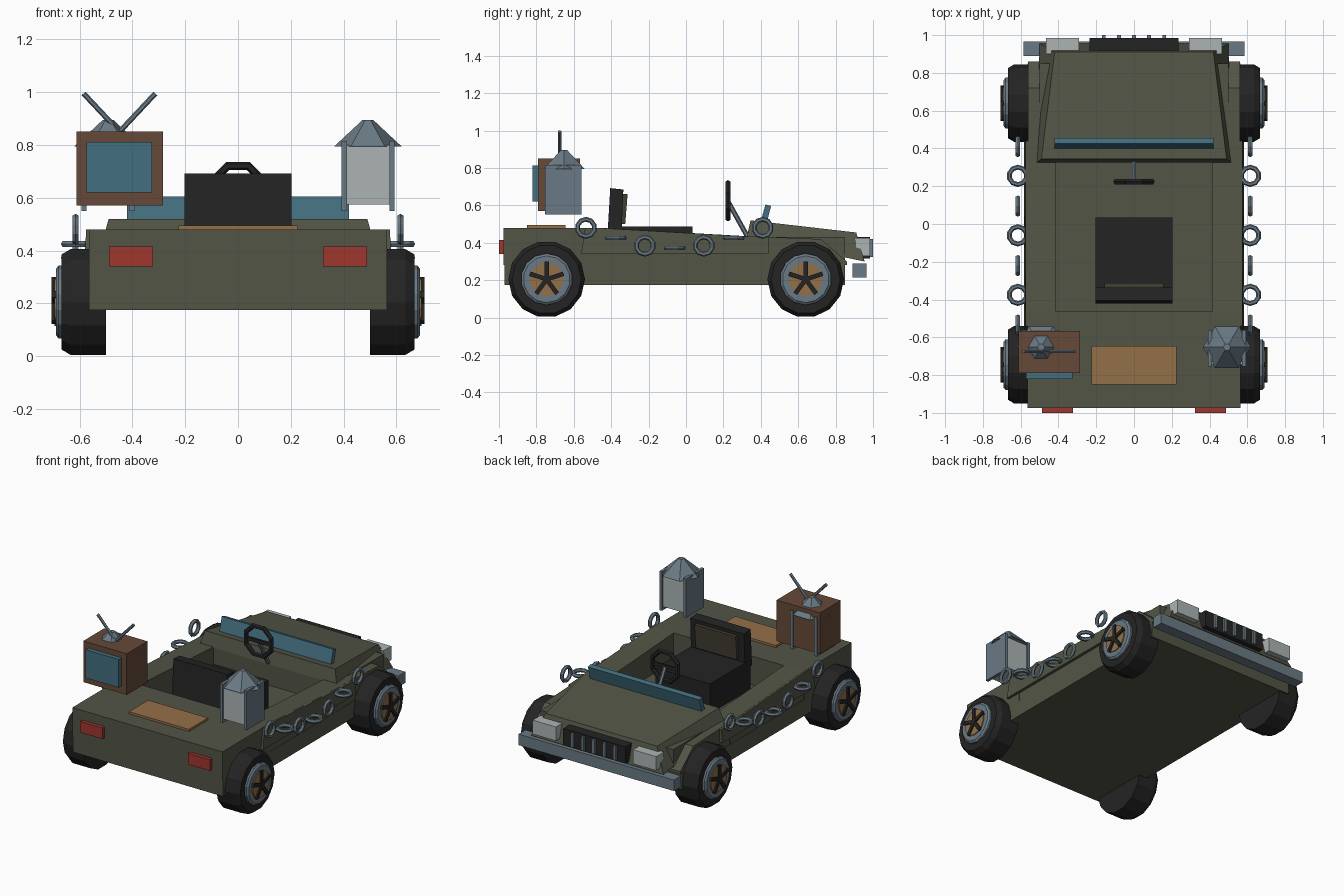
import bpy, bmesh, math
from mathutils import Vector, Matrix

if "Cube" in bpy.data.objects:
    bpy.data.objects.remove(bpy.data.objects["Cube"])


def colour(name, r, g, b):
    m = bpy.data.materials.new(name)
    lin = [((c / 255 + 0.055) / 1.055) ** 2.4 for c in (r, g, b)]
    m.diffuse_color = (*lin, 1)
    m.use_nodes = True
    m.node_tree.nodes["Principled BSDF"].inputs["Base Color"].default_value = m.diffuse_color
    return m


OLIVE = colour("olive paint", 82, 85, 70)
BLACK = colour("black rubber", 36, 36, 36)
STEEL = colour("blue grey steel", 106, 122, 133)
PALE = colour("pale glass", 172, 180, 180)
TEAL = colour("teal glass", 66, 110, 126)
BROWN = colour("brown wood", 102, 73, 56)
TAN = colour("tan wood", 148, 112, 72)
RED = colour("red lamp", 160, 54, 46)
PAD = colour("dark seat fabric", 66, 63, 49)


def finish(name, bm, mat):
    bmesh.ops.recalc_face_normals(bm, faces=bm.faces)
    me = bpy.data.meshes.new(name)
    bm.to_mesh(me)
    bm.free()
    me.materials.append(mat)
    ob = bpy.data.objects.new(name, me)
    bpy.context.collection.objects.link(ob)
    return ob


def hexa(name, lower, upper, mat):
    """Solid between two matching outlines."""
    bm = bmesh.new()
    a = [bm.verts.new(p) for p in lower]
    b = [bm.verts.new(p) for p in upper]
    bm.faces.new(a)
    bm.faces.new(b)
    n = len(a)
    for i in range(n):
        j = (i + 1) % n
        bm.faces.new((a[i], a[j], b[j], b[i]))
    return finish(name, bm, mat)


def prism(name, yz, x0, x1, mat):
    return hexa(name, [(x0, y, z) for y, z in yz], [(x1, y, z) for y, z in yz], mat)


def box(name, x0, x1, y0, y1, z0, z1, mat):
    return prism(name, [(y0, z0), (y1, z0), (y1, z1), (y0, z1)], x0, x1, mat)


def rod(name, p, q, r, mat, sides=6):
    p, q = Vector(p), Vector(q)
    d = q - p
    bm = bmesh.new()
    m = Matrix.Translation((p + q) / 2) @ d.to_track_quat('Z', 'Y').to_matrix().to_4x4()
    bmesh.ops.create_cone(bm, cap_ends=True, segments=sides, radius1=r, radius2=r,
                          depth=d.length, matrix=m)
    return finish(name, bm, mat)


def lathe_x(name, profile, centre, sides, mat, turn=0.0):
    """Revolve (x, radius) points about an axis along x."""
    bm = bmesh.new()
    rings = []
    for x, r in profile:
        ring = []
        for i in range(sides):
            a = turn + math.tau * i / sides
            ring.append(bm.verts.new((x, centre[0] + r * math.sin(a), centre[1] + r * math.cos(a))))
        rings.append(ring)
    for a, b in zip(rings, rings[1:]):
        for i in range(sides):
            j = (i + 1) % sides
            bm.faces.new((a[i], a[j], b[j], b[i]))
    bm.faces.new(rings[0])
    bm.faces.new(rings[-1])
    return finish(name, bm, mat)


def ring(name, loc, major, minor, axis, mat, seg=10, sub=6):
    bm = bmesh.new()
    rows = []
    for i in range(seg):
        a = math.tau * (i + 0.5) / seg
        row = []
        for k in range(sub):
            b = math.tau * k / sub
            r, h = major + minor * math.cos(b), minor * math.sin(b)
            u, v = r * math.cos(a), r * math.sin(a)
            p = {'X': (h, u, v), 'Y': (u, h, v), 'Z': (u, v, h)}[axis]
            row.append(bm.verts.new(Vector(loc) + Vector(p)))
        rows.append(row)
    for i in range(seg):
        a, b = rows[i], rows[(i + 1) % seg]
        for k in range(sub):
            m = (k + 1) % sub
            bm.faces.new((a[k], b[k], b[m], a[m]))
    return finish(name, bm, mat)


# Body: hull, rear deck, front block and hood
box("lower_hull", -.565, .565, -.97, .85, .175, .285, OLIVE)
box("rear_deck", -.565, .565, -.975, -.46, .28, .48, OLIVE)
prism("front_block", [(.33, .28), (.33, .435), (.72, .42), (.86, .30), (.86, .28)], -.56, .56, OLIVE)
hexa("hood",
     [(-.515, .325, .43), (.515, .325, .43), (.50, .955, .30), (-.50, .955, .30)],
     [(-.49, .345, .52), (.49, .345, .52), (.42, .91, .455), (-.42, .91, .455)], OLIVE)
box("dashboard", -.50, .50, .33, .85, .285, .431, OLIVE)

for s, side in ((-1, "left"), (1, "right")):
    # Cockpit side walls and bulging side panels
    prism(side + "_side_wall", [(-.46, .28), (-.46, .48), (.33, .435), (.33, .28)],
          s * .415, s * .563, OLIVE)
    panel = [(-.56, .34), (-.54, .479), (-.46, .479), (.33, .434), (.44, .43), (.44, .34)]
    hexa(side + "_side_panel", [(s * .55, y, z) for y, z in panel],
         [(s * (.583 if z < .4 else .575), y, z) for y, z in panel], OLIVE)

    # Lamps
    box(side + "_tail_lamp", s * .322, s * .488, -1.0, -.97, .34, .415, RED)
    prism(side + "_headlamp", [(.92, .33), (.985, .33), (.985, .425), (.90, .425)],
          s * .29, s * .465, PALE)

    # Wheels with rim, hub disc and five spokes
    for cy, end in ((-.745, "rear"), (.64, "front")):
        name, c = f"{side}_{end}_", (cy, .205)
        lathe_x(name + "tyre", [(s * .50, .17), (s * .50, .205), (s * .635, .205),
                                (s * .668, .185), (s * .668, .13)], c, 14, BLACK, math.pi / 14)
        lathe_x(name + "rim", [(s * .60, .138), (s * .68, .138), (s * .69, .125)], c, 14, STEEL)
        lathe_x(name + "hub_disc", [(s * .66, .09), (s * .696, .09)], c, 14, TAN)
        for i in range(5):
            a = math.tau * i / 5
            dy, dz = math.sin(a), math.cos(a)
            w = .012
            yz = [(cy + dy * r + dz * t, .205 + dz * r - dy * t)
                  for r, t in ((0, -w), (.095, -w), (.095, w), (0, w))]
            prism(f"{name}spoke_{i}", yz, s * .68, s * .706, BLACK)
        lathe_x(name + "hub", [(s * .68, .022), (s * .707, .022)], c, 8, BLACK)

    # Hanging chain with alternating links
    links = [(-.535, .48), (-.375, .425), (-.22, .385), (-.06, .372),
             (.095, .385), (.255, .425), (.41, .48)]
    for i, (y, z) in enumerate(links):
        ring(f"{side}_chain_link_{i}", (s * .615, y, z), .046, .013,
             'Z' if i % 2 else 'X', STEEL)

    # Lantern: two side plates, glass core, hexagonal roof
    box(side + "_lantern_outer_plate", s * .573, s * .593, -.755, -.56, .55, .815, STEEL)
    box(side + "_lantern_inner_plate", s * .392, s * .412, -.755, -.56, .55, .815, STEEL)
    box(side + "_lantern_glass", s * .412, s * .573, -.745, -.57, .575, .80, PALE)
    hexes = [[(s * .492 + r * math.cos(math.pi * i / 3), -.652 + r * math.sin(math.pi * i / 3), z)
              for i in range(6)] for r, z in ((.127, .795), (.02, .895))]
    hexa(side + "_lantern_roof", hexes[0], hexes[1], STEEL)

# Bumper and grille
box("bumper", -.585, .585, .89, .965, .215, .29, STEEL)
prism("grille", [(.92, .315), (.985, .315), (.985, .43), (.90, .43)], -.235, .235, BLACK)
for i in range(5):
    x = -.16 + .08 * i
    box(f"grille_bar_{i}", x - .01, x + .01, .97, 1.0, .325, .42, STEEL)

# Windscreen strip
prism("windscreen", [(.395, .50), (.43, .50), (.455, .597), (.425, .605)], -.42, .42, TEAL)

# Steering wheel and column
ring("steering_wheel", (0, .224, .625), .103, .016, 'Y', BLACK, 8, 6)
rod("steering_column", (0, .225, .62), (0, .325, .44), .013, STEEL)
box("steering_spoke", -.10, .10, .217, .231, .613, .637, BLACK)

# Seat
box("seat_cushion", -.205, .205, -.40, .035, .285, .487, BLACK)
prism("seat_back", [(-.42, .44), (-.345, .44), (-.335, .685), (-.405, .692)], -.203, .203, BLACK)
prism("seat_back_pad", [(-.345, .50), (-.325, .50), (-.312, .662), (-.338, .662)], -.155, .155, PAD)

# Wooden plank on the rear deck
box("deck_plank", -.225, .225, -.85, -.645, .478, .495, TAN)

# Television with screen and aerial
box("television_case", -.612, -.285, -.79, -.567, .57, .85, BROWN)
box("television_screen", -.573, -.325, -.82, -.785, .62, .812, TEAL)
for i, x in enumerate((-.585, -.313)):
    rod(f"aerial_{i}", (-.449, -.675, .85), (x, -.675, .995), .010, STEEL)
